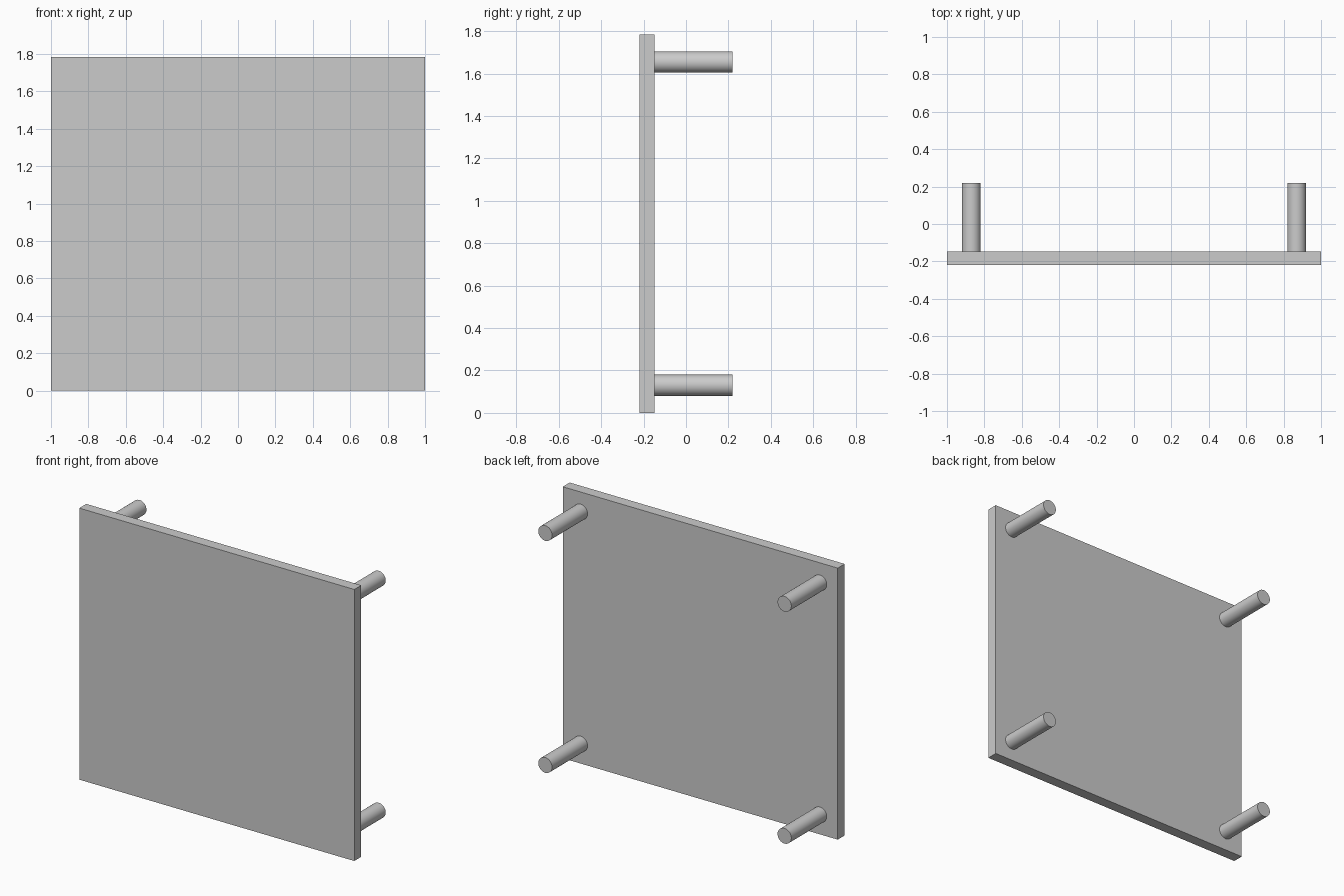
import bpy
from math import radians

default_cube = bpy.data.objects.get("Cube")
if default_cube:
    bpy.data.objects.remove(default_cube, do_unlink=True)

# Overall sizes
WIDTH, HEIGHT = 2.0, 1.785
FRONT, PANEL_BACK, BACK = -0.22, -0.148, 0.22
PEG_RADIUS, PEG_INSET = 0.05, 0.13

# Plain grey finish
grey = bpy.data.materials.new("plain_grey")
grey.use_nodes = True
colour = (0.6, 0.6, 0.6, 1)
grey.diffuse_color = colour
grey.node_tree.nodes["Principled BSDF"].inputs["Base Color"].default_value = colour


def finish(name):
    obj = bpy.context.object
    obj.name = name
    obj.data.materials.append(grey)
    return obj


# Upright flat panel
bpy.ops.mesh.primitive_cube_add(size=1, location=(0, (FRONT + PANEL_BACK) / 2, HEIGHT / 2))
panel = finish("panel")
panel.scale = (WIDTH, PANEL_BACK - FRONT, HEIGHT)
bpy.ops.object.transform_apply(location=False, rotation=False, scale=True)


# Round standoff peg at each corner of the back
def add_peg(name, x, z):
    bpy.ops.mesh.primitive_cylinder_add(
        vertices=48, radius=PEG_RADIUS, depth=BACK - PANEL_BACK,
        location=(x, (PANEL_BACK + BACK) / 2, z), rotation=(radians(90), 0, 0))
    finish(name)
    bpy.ops.object.shade_smooth_by_angle(angle=radians(30))


for side, x in (("left", WIDTH / 2 - PEG_INSET), ("right", PEG_INSET - WIDTH / 2)):
    for level, z in (("upper", HEIGHT - PEG_INSET), ("lower", PEG_INSET)):
        add_peg(f"{level}_{side}_peg", x, z)
